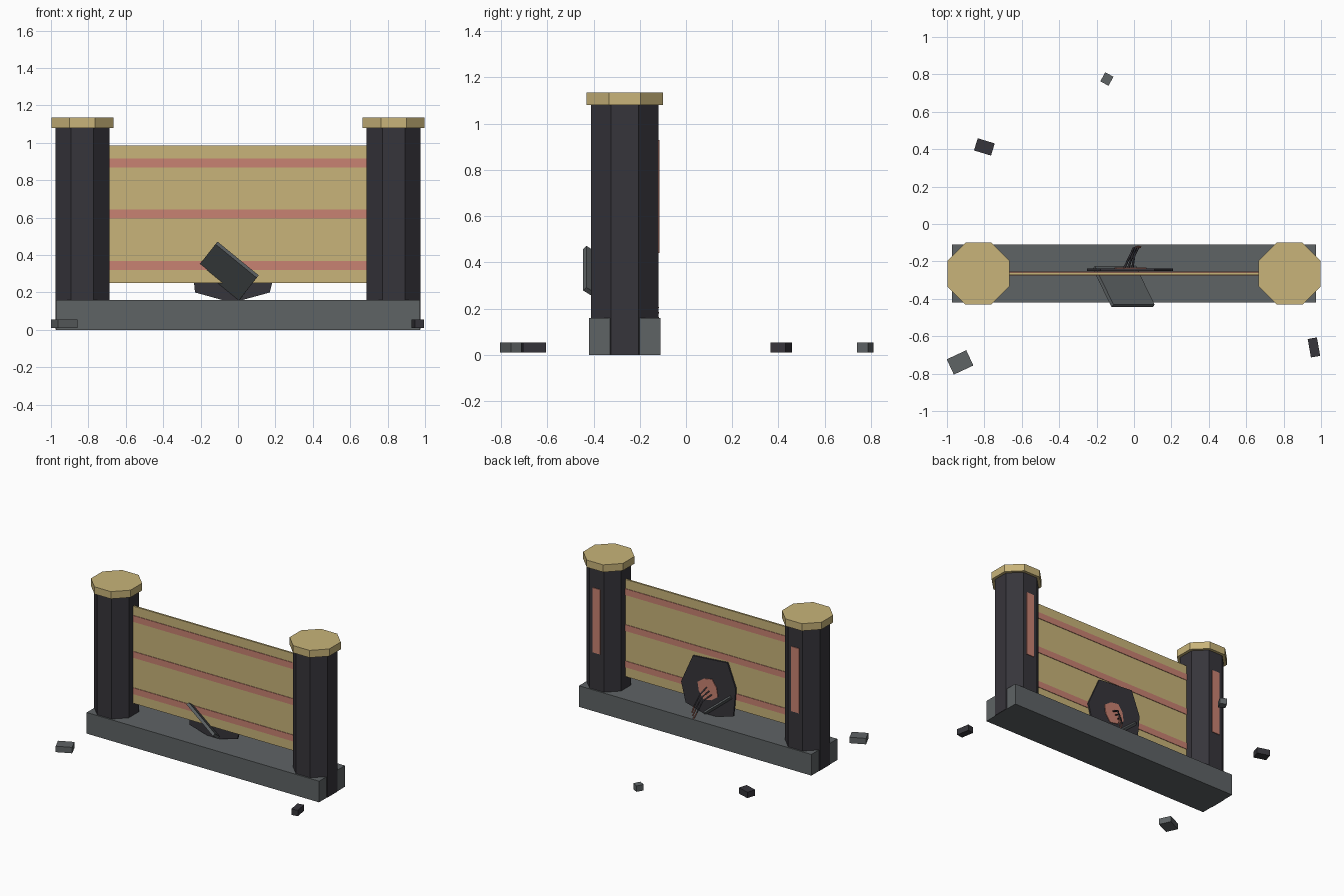
import bpy, bmesh, math
from mathutils import Matrix, Vector

cube = bpy.data.objects.get("Cube")
if cube:
    bpy.data.objects.remove(cube, do_unlink=True)


def material(name, rgb):
    m = bpy.data.materials.new(name)
    m.use_nodes = True
    m.diffuse_color = (*rgb, 1)
    m.node_tree.nodes["Principled BSDF"].inputs["Base Color"].default_value = (*rgb, 1)
    return m


GREY = material("stone grey", (0.113, 0.125, 0.13))
DARK = material("dark metal", (0.037, 0.035, 0.043))
TAN = material("pale gold", (0.58, 0.455, 0.192))
RED = material("soft red", (0.58, 0.223, 0.168))

MID_Y = -0.265      # centre line of the gate
PILLAR_X = 0.832


def finish(name, bm, mat):
    bmesh.ops.recalc_face_normals(bm, faces=bm.faces)
    mesh = bpy.data.meshes.new(name)
    bm.to_mesh(mesh)
    bm.free()
    mesh.materials.append(mat)
    obj = bpy.data.objects.new(name, mesh)
    bpy.context.collection.objects.link(obj)
    return obj


def box(name, centre, size, mat, turn=0):
    bm = bmesh.new()
    bmesh.ops.create_cube(bm, size=1)
    place = Matrix.Translation(centre) @ Matrix.Rotation(math.radians(turn), 4, "Z")
    bmesh.ops.transform(bm, matrix=place @ Matrix.Diagonal((*size, 1)), verts=bm.verts)
    return finish(name, bm, mat)


def octagon(name, x, width, z0, z1, mat):
    bm = bmesh.new()
    r = width / 2 / math.cos(math.pi / 8)
    bmesh.ops.create_cone(bm, cap_ends=True, segments=8, radius1=r, radius2=r, depth=z1 - z0)
    place = Matrix.Translation((x, MID_Y, (z0 + z1) / 2)) @ Matrix.Rotation(math.pi / 8, 4, "Z")
    bmesh.ops.transform(bm, matrix=place, verts=bm.verts)
    return finish(name, bm, mat)


def plate(name, outline, y0, y1, mat):
    """Upright plate with an (x, z) outline, between two depths."""
    bm = bmesh.new()
    face = bm.faces.new([bm.verts.new((x, y0, z)) for x, z in outline])
    new = bmesh.ops.extrude_face_region(bm, geom=[face])["geom"]
    bmesh.ops.translate(bm, vec=(0, y1 - y0, 0),
                        verts=[v for v in new if isinstance(v, bmesh.types.BMVert)])
    return finish(name, bm, mat)


def wire(name, points, radius, mat):
    curve = bpy.data.curves.new(name, "CURVE")
    curve.dimensions = "3D"
    curve.bevel_depth = radius
    curve.bevel_resolution = 0
    curve.use_fill_caps = True
    line = curve.splines.new("POLY")
    line.points.add(len(points) - 1)
    for p, co in zip(line.points, points):
        p.co = (*co, 1)
    curve.materials.append(mat)
    bpy.context.collection.objects.link(bpy.data.objects.new(name, curve))


# Base and the two pillars with caps and rear light strips
box("base", (0, MID_Y, 0.08), (1.946, 0.31, 0.16), GREY)
for side, s in (("left", 1), ("right", -1)):
    x = s * PILLAR_X
    octagon(side + "_pillar", x, 0.29, 0.001, 1.08, DARK)
    octagon(side + "_cap", x, 0.332, 1.08, 1.135, TAN)
    box(side + "_light_strip", (x, MID_Y + 0.146, 0.685), (0.065, 0.009, 0.49), RED)

# Barrier panel with three bands
box("barrier_panel", (0, MID_Y, 0.617), (1.40, 0.014, 0.735), TAN)
for i, z in enumerate((0.345, 0.62, 0.892)):
    box(f"barrier_band_{i + 1}", (0, MID_Y, z), (1.40, 0.022, 0.048), RED)

# Damaged patch behind the panel
patch = [(0.11, 0.57), (-0.18, 0.592), (-0.25, 0.41), (-0.23, 0.20),
         (-0.03, 0.145), (0.17, 0.20), (0.208, 0.35)]
plate("damage_patch", patch, -0.250, -0.238, DARK)
core = [(-0.018 + r * math.cos(a), 0.35 + r * math.sin(a))
        for a, r in ((math.pi * (k + 0.5) / 4, 0.092 - 0.012 * (k % 2)) for k in range(8))]
plate("damage_core", core, -0.240, -0.233, RED)

# Loose wires drooping from the core, each with a bare tip
for i in range(3):
    dx, dz = 0.022 * (i - 1), 0.022 * (i - 1)
    start = Vector((-0.03 + dx, -0.235, 0.34 + dz))
    bend = Vector((-0.01 + dx / 2, -0.17, 0.31 + dz))
    drop = Vector((0.01 + dx / 2, -0.128, 0.23 + dz))
    tip = Vector((0.03 + dx / 4, -0.122, 0.18 + dz))
    wire(f"wire_{i + 1}", [start, bend, drop], 0.006, DARK)
    wire(f"wire_tip_{i + 1}", [drop, tip], 0.005, RED)

# Torn-off slab leaning through the lower panel
a, b, c = Vector((-0.215, -0.232, 0.337)), Vector((-0.115, -0.438, 0.465)), Vector((0.105, -0.438, 0.285))
u, v = c - b, b - a
n = u.cross(v).normalized() * 0.022
bm = bmesh.new()
bmesh.ops.create_cube(bm, size=1)
frame = Matrix((u, v, n)).transposed().to_4x4()
bmesh.ops.transform(bm, matrix=Matrix.Translation((a + c) / 2) @ frame, verts=bm.verts)
finish("torn_slab", bm, GREY)

# Scattered rubble
rubble = [(-0.93, -0.74, 0.115, 0.09, 25, GREY), (0.962, -0.66, 0.05, 0.10, 10, DARK),
          (-0.80, 0.412, 0.095, 0.068, -17, DARK), (-0.145, 0.775, 0.05, 0.055, -28, GREY)]
for i, (x, y, w, d, turn, mat) in enumerate(rubble):
    box(f"rubble_{i + 1}", (x, y, 0.032), (w, d, 0.045), mat, turn)
